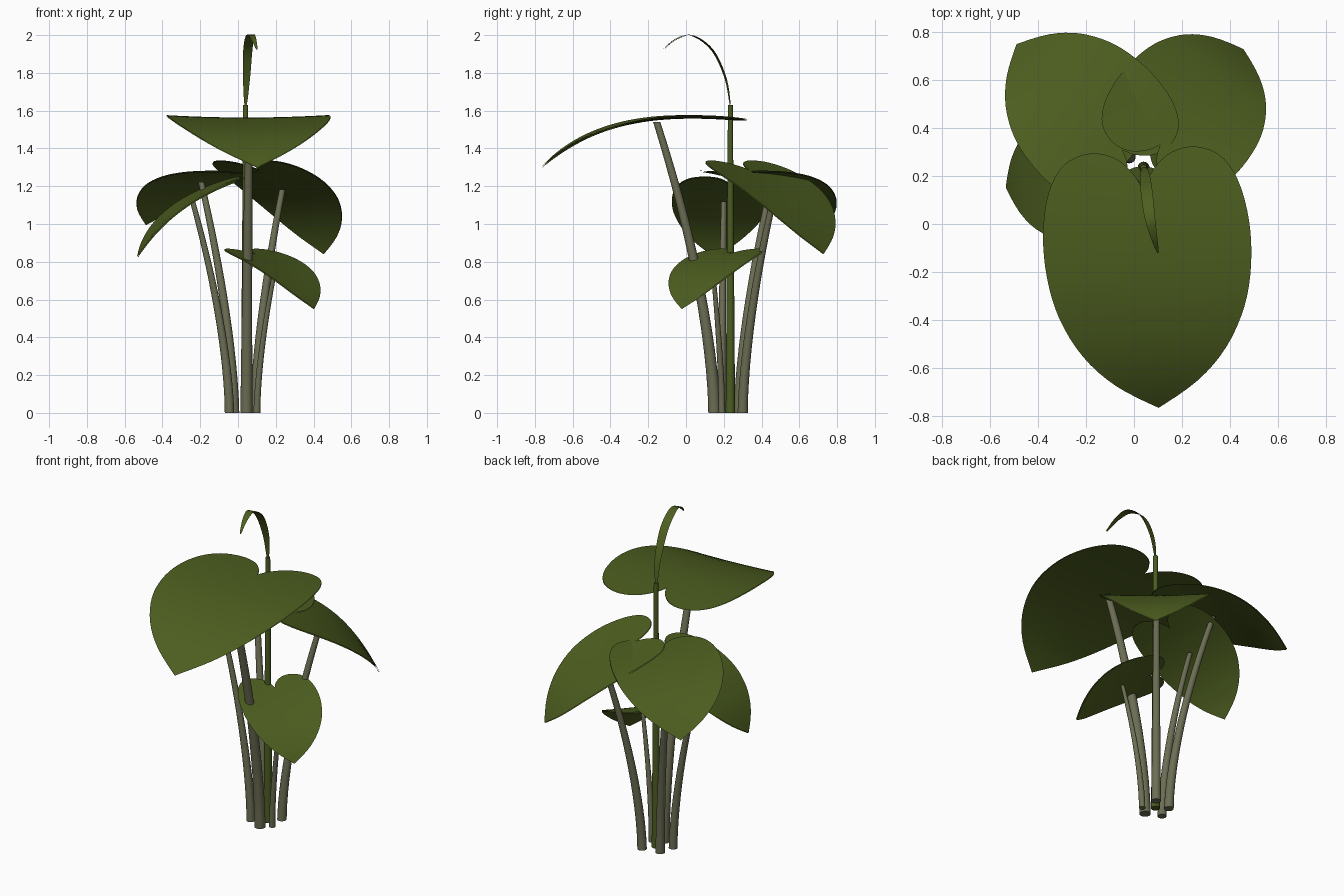
import bpy, bmesh, math
from mathutils import Vector

if "Cube" in bpy.data.objects:
    bpy.data.objects.remove(bpy.data.objects["Cube"])


def material(name, rgb):
    m = bpy.data.materials.new(name)
    m.diffuse_color = (*rgb, 1)
    m.use_nodes = True
    m.node_tree.nodes["Principled BSDF"].inputs["Base Color"].default_value = m.diffuse_color
    return m


LEAF = material("leaf green", (0.074, 0.112, 0.014))
STALK = material("grey olive stalk", (0.150, 0.155, 0.088))
STEM = material("stem green", (0.072, 0.110, 0.016))


def finish(bm, name, mat):
    bmesh.ops.recalc_face_normals(bm, faces=bm.faces)
    me = bpy.data.meshes.new(name)
    bm.to_mesh(me)
    bm.free()
    me.materials.append(mat)
    me.shade_smooth()
    ob = bpy.data.objects.new(name, me)
    bpy.context.collection.objects.link(ob)
    return ob


def thicken(ob, amount):
    mod = ob.modifiers.new("thickness", 'SOLIDIFY')
    mod.thickness = amount
    mod.offset = 0
    mod.use_rim = False


def spline(pts, steps):
    """Catmull-Rom through the points."""
    out = []
    for i in range(len(pts) - 1):
        a, b, c, d = (Vector(pts[max(0, min(len(pts) - 1, i + k))]) for k in (-1, 0, 1, 2))
        for s in range(steps):
            t = s / steps
            out.append(0.5 * (2 * b + (c - a) * t + (2 * a - 5 * b + 4 * c - d) * t * t
                              + (3 * b - a - 3 * c + d) * t ** 3))
    out.append(Vector(pts[-1]))
    return out


def tube(name, base, top, r0, r1, power, mat, n=14, sides=16):
    """Tapered stalk, upright at the base and leaning outwards."""
    bm = bmesh.new()
    rings = []
    for i in range(n + 1):
        t = i / n
        c = Vector((base[0] + (top[0] - base[0]) * t ** power,
                    base[1] + (top[1] - base[1]) * t ** power, top[2] * t))
        r = r0 + (r1 - r0) * t
        rings.append([bm.verts.new(c + Vector((r * math.cos(a), r * math.sin(a), 0)))
                      for a in (2 * math.pi * k / sides for k in range(sides))])
    for p, q in zip(rings, rings[1:]):
        for k in range(sides):
            bm.faces.new((p[k], p[(k + 1) % sides], q[(k + 1) % sides], q[k]))
    bm.faces.new(rings[0])
    bm.faces.new(rings[-1])
    ob = finish(bm, name, mat)
    for f in ob.data.polygons:
        f.use_smooth = len(f.vertices) == 4


# half outline of a heart leaf of width 1; origin where the stalk joins
HALF = [(-.33, 0), (-.41, .035), (-.50, .12), (-.535, .24), (-.49, .37), (-.36, .455),
        (-.16, .495), (.05, .49), (.25, .445), (.45, .345), (.62, .20), (.775, 0)]
side = spline(HALF, 4)
OUTLINE = side + [Vector((p.x, -p.y)) for p in side[-2:0:-1]]


def arch(u, droop, n=12):
    """Walk along the midrib, which bends more strongly towards the tip."""
    x = z = 0
    for i in range(n):
        w = u * (i + 0.5) / n
        a = droop + 0.55 * w + 0.4 * w * w
        x += math.cos(a) * u / n
        z -= math.sin(a) * u / n
    return x, z


def leaf(name, at, heading, size, droop, rings=10):
    """Heart blade arched along its length, drooping away from the stalk."""
    h = math.radians(heading)
    d, s = Vector((math.cos(h), math.sin(h), 0)), Vector((-math.sin(h), math.cos(h), 0))

    def place(u, v):
        x, z = arch(u, droop)
        return Vector(at) + size * (d * x + s * v + Vector((0, 0, z + 0.06 * v * v)))

    bm = bmesh.new()
    centre = bm.verts.new(place(0, 0))
    loops = [[bm.verts.new(place(p.x * k / rings, p.y * k / rings)) for p in OUTLINE]
             for k in range(1, rings + 1)]
    n = len(OUTLINE)
    for i in range(n):
        j = (i + 1) % n
        bm.faces.new((centre, loops[0][i], loops[0][j]))
        for p, q in zip(loops, loops[1:]):
            bm.faces.new((p[i], q[i], q[j], p[j]))
    thicken(finish(bm, name, LEAF), 0.006)


# leaves with stalks: stalk base, joint, heading, size, droop, stalk radii
PLANTS = [
    ("front_large", (.045, .15), (.06, -.155, 1.552), -86, .87, .10, .032, .019),
    ("back_left", (-.02, .28), (-.195, .455, 1.235), 135, .63, .23, .027, .016),
    ("back_right", (.09, .30), (.235, .475, 1.195), 49, .64, .52, .027, .016),
    ("left", (-.045, .19), (-.24, .20, 1.13), 189, .56, .51, .025, .014),
    ("right_small", (.10, .19), (.20, .14, .785), -39, .46, .44, .018, .011),
]
for name, base, at, heading, size, droop, r0, r1 in PLANTS:
    leaf(name + "_leaf", at, heading, size, droop)
    tube(name + "_stalk", base, (at[0], at[1], at[2] - .012), r0, r1, 1.6, STALK)

# central flower stem
tube("flower_stem", (.04, .235), (.04, .235, 1.63), .025, .013, 1, STEM)

# arched narrow bract at the top of the stem
path = spline([(.04, .235, 1.62), (.045, .21, 1.77), (.052, .14, 1.92), (.065, .035, 1.997),
               (.082, -.05, 1.98), (.10, -.12, 1.925)], 5)
bm = bmesh.new()
rows = []
for i, p in enumerate(path):
    t = i / (len(path) - 1)
    w = 0.003 + 0.021 * math.sin(math.pi * t ** 0.85)
    rows.append([bm.verts.new(p + Vector((w * k, w * k * 0.2, 0))) for k in (-1, 0, 1)])
for p, q in zip(rows, rows[1:]):
    for k in range(2):
        bm.faces.new((p[k], p[k + 1], q[k + 1], q[k]))
thicken(finish(bm, "bract", LEAF), 0.004)
